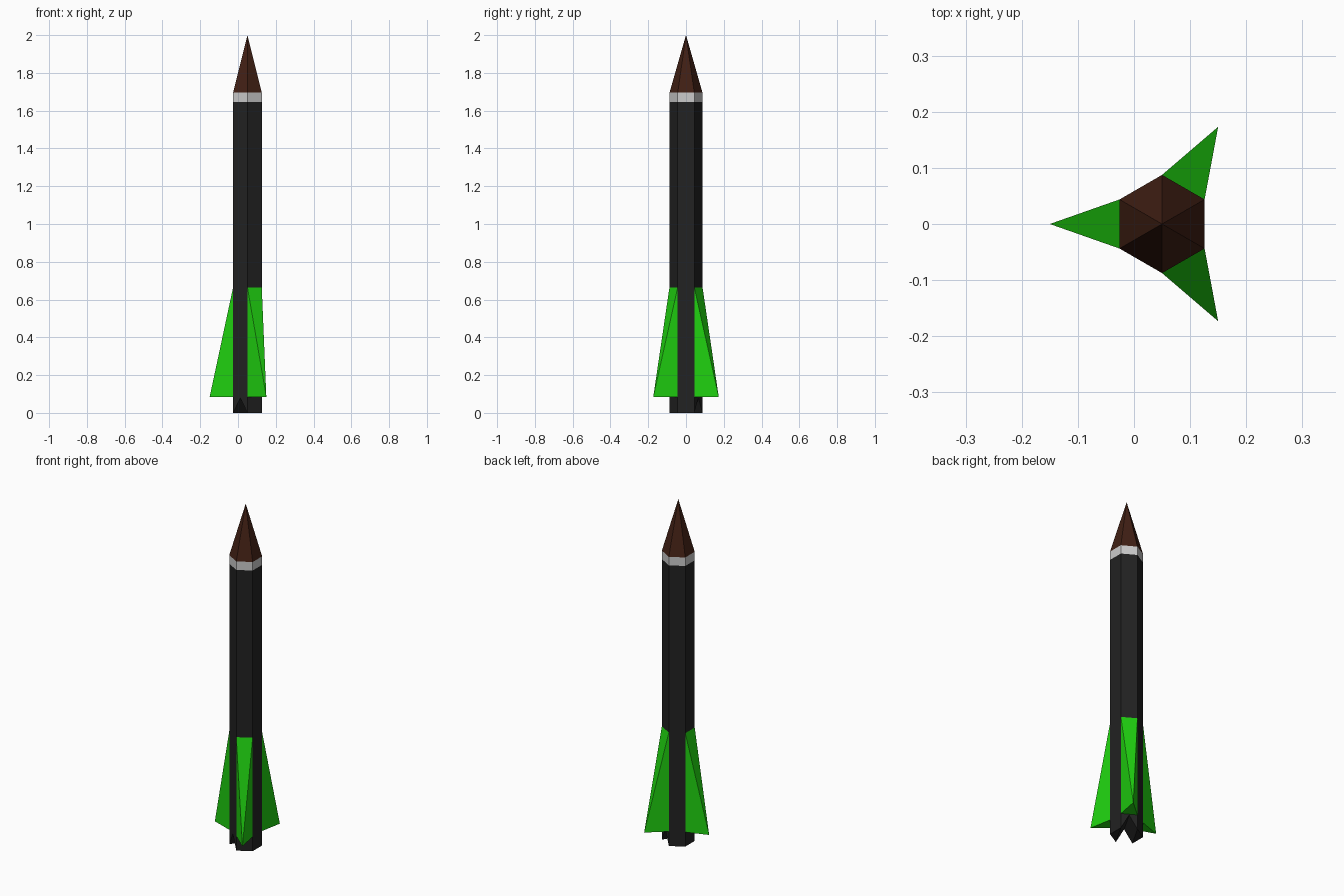
import bpy, bmesh
from math import cos, sin, radians
from mathutils import Vector

if "Cube" in bpy.data.objects:
    bpy.data.objects.remove(bpy.data.objects["Cube"])

CX, R = 0.05, 0.0875           # body axis and hexagon radius
Z_FIN0, Z_FIN1 = 0.085, 0.665  # fin root range
Z_BODY, Z_BAND, Z_TOP = 1.645, 1.695, 2.0


def material(name, rgb):
    m = bpy.data.materials.new(name)
    m.diffuse_color = (*rgb, 1)
    m.use_nodes = True
    m.node_tree.nodes["Principled BSDF"].inputs["Base Color"].default_value = m.diffuse_color
    return m


def polar(r, deg, z):
    return Vector((CX + r * cos(radians(deg)), r * sin(radians(deg)), z))


def ring(z):
    return [polar(R, 30 + 60 * k, z) for k in range(6)]


def build(name, points, faces, mat=None):
    bm = bmesh.new()
    vs = [bm.verts.new(p) for p in points]
    for f in faces:
        bm.faces.new([vs[i] for i in f])
    bmesh.ops.recalc_face_normals(bm, faces=bm.faces)
    me = bpy.data.meshes.new(name)
    bm.to_mesh(me)
    bm.free()
    ob = bpy.data.objects.new(name, me)
    bpy.context.collection.objects.link(ob)
    if mat:
        me.materials.append(mat)
    return ob


black = material("black", (0.016, 0.016, 0.016))
green = material("green", (0.014, 0.63, 0.005))
brown = material("brown", (0.052, 0.014, 0.007))

# hexagonal body with a V-shaped groove across its underside
low, high = ring(0), ring(Z_BODY)
lift = Vector((0, 0, 0.08))
groove = [(low[0] + low[1]) / 2 + lift, (low[3] + low[4]) / 2 + lift]
notch = {0: [12], 3: [13]}
sides = []
for k in range(6):
    n = (k + 1) % 6
    sides.append([k] + notch.get(k, []) + [n, n + 6, k + 6])
under = [(1, 12, 13, 3), (0, 4, 13, 12), (1, 2, 3), (4, 5, 0)]
build("body", low + high + groove, sides + under + [range(6, 12)], black)

# pale band
quads = [(k, (k + 1) % 6, (k + 1) % 6 + 6, k + 6) for k in range(6)]
build("band", ring(Z_BODY) + ring(Z_BAND), quads)

# pointed nose
tris = [(k, (k + 1) % 6, 6) for k in range(6)]
build("nose", ring(Z_BAND) + [Vector((CX, 0, Z_TOP))], tris, brown)

# three wedge fins, each rooted on one flat side
for i, a in enumerate((60, 180, 300)):
    pts = [polar(R, a - 30, Z_FIN0), polar(R, a + 30, Z_FIN0),
           polar(R, a - 30, Z_FIN1), polar(R, a + 30, Z_FIN1),
           polar(0.2, a, Z_FIN0)]
    build(f"fin_{i + 1}", pts,
          [(2, 3, 4), (0, 2, 4), (3, 1, 4), (1, 0, 4), (0, 1, 3, 2)], green)
